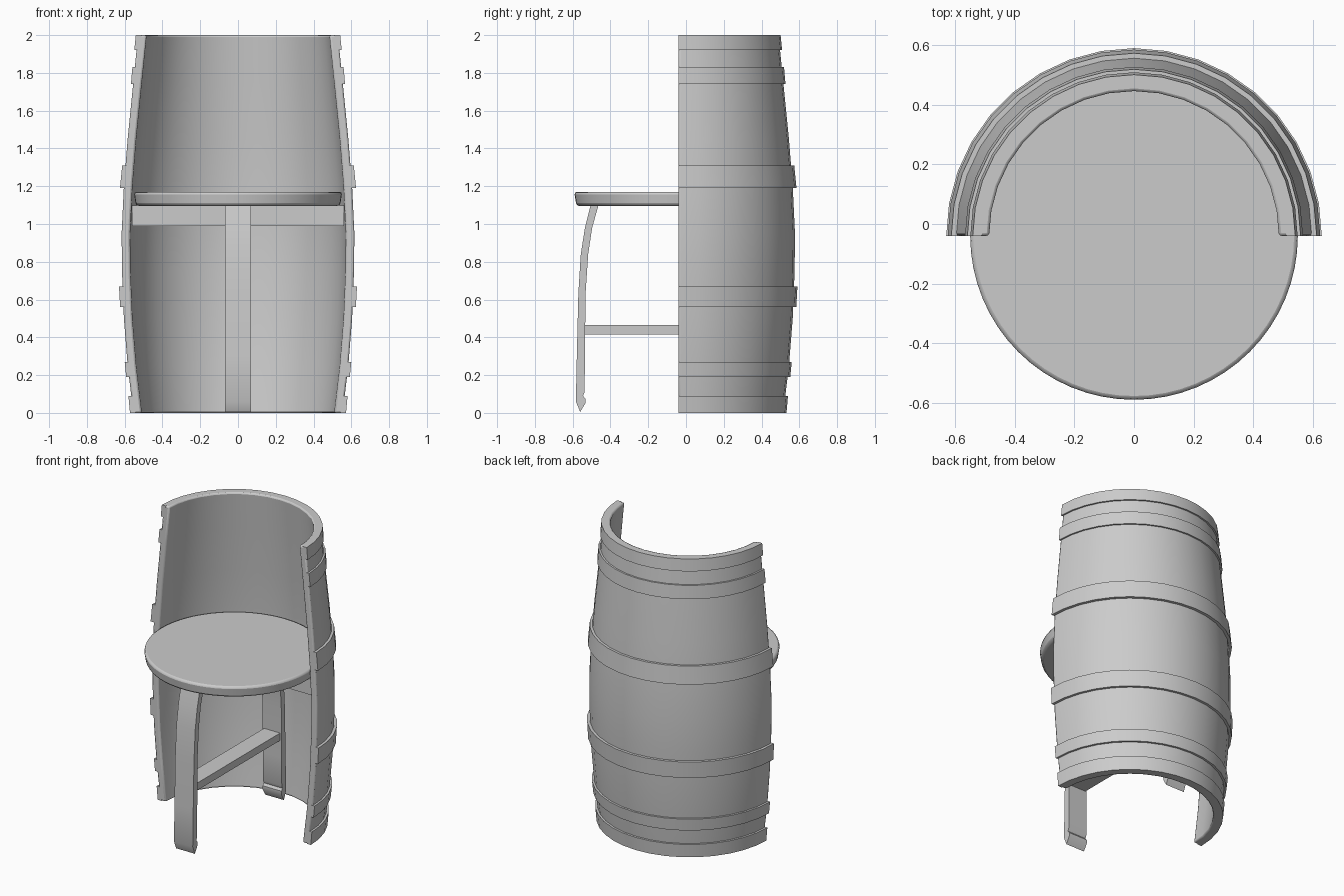
import bpy, bmesh, math

cube = bpy.data.objects.get("Cube")
if cube:
    bpy.data.objects.remove(cube, do_unlink=True)

CY = -0.04  # axis of the barrel and seat

mat = bpy.data.materials.new("plain_grey")
mat.use_nodes = True
GREY = (0.6, 0.6, 0.6, 1)
mat.diffuse_color = GREY
mat.node_tree.nodes["Principled BSDF"].inputs["Base Color"].default_value = GREY


def finish(name, bm, bevel=0.0, angle=35):
    bmesh.ops.recalc_face_normals(bm, faces=bm.faces)
    mesh = bpy.data.meshes.new(name)
    bm.to_mesh(mesh)
    bm.free()
    mesh.materials.append(mat)
    ob = bpy.data.objects.new(name, mesh)
    bpy.context.collection.objects.link(ob)
    if bevel:
        mod = ob.modifiers.new("soft_edges", "BEVEL")
        mod.width, mod.segments, mod.limit_method = bevel, 2, "ANGLE"
        mod.angle_limit = math.radians(50)
    bpy.ops.object.select_all(action="DESELECT")
    ob.select_set(True)
    bpy.context.view_layer.objects.active = ob
    bpy.ops.object.shade_smooth_by_angle(angle=math.radians(angle))
    return ob


def sweep(name, section, segs, turn=math.pi, bevel=0.0):
    """Turn a closed (radius, height) section about the barrel axis."""
    bm = bmesh.new()
    rings = []
    for i in range(segs + 1):
        a = turn * i / segs
        rings.append([bm.verts.new((r * math.cos(a), CY + r * math.sin(a), z))
                      for r, z in section])
    n = len(section)
    for a, b in zip(rings, rings[1:]):
        for j in range(n):
            k = (j + 1) % n
            bm.faces.new((a[j], a[k], b[k], b[j]))
    bm.faces.new(rings[0])
    bm.faces.new(rings[-1])
    return finish(name, bm, bevel)


def extrude_x(name, outline, half):
    """Extrude a (y, z) outline symmetrically along x."""
    bm = bmesh.new()
    face = bm.faces.new([bm.verts.new((-half, y, z)) for y, z in outline])
    out = bmesh.ops.extrude_face_region(bm, geom=[face])
    for v in out["geom"]:
        if isinstance(v, bmesh.types.BMVert):
            v.co.x = half
    return finish(name, bm)


def box(y0, y1, z0, z1):
    return [(y0, z0), (y1, z0), (y1, z1), (y0, z1)]


# Half-barrel shell
OUTER = [(0.555, 0), (0.585, 0.25), (0.605, 0.5), (0.615, 0.75), (0.617, 0.95),
         (0.605, 1.2), (0.585, 1.45), (0.555, 1.75), (0.53, 2.0)]
WALL = 0.045
inner = [(r - WALL, z) for r, z in reversed(OUTER)]
sweep("barrel_shell", OUTER + inner, 18, bevel=0.01)

# Hoops: bottom height, top height, bottom radius, top radius
HOOPS = [(0.0, 0.09, 0.572, 0.58), (0.19, 0.27, 0.592, 0.6), (0.56, 0.67, 0.624, 0.63),
         (1.19, 1.31, 0.625, 0.613), (1.74, 1.83, 0.567, 0.559), (1.92, 2.0, 0.549, 0.541)]
for i, (z0, z1, r0, r1) in enumerate(HOOPS):
    sweep(f"hoop_{i + 1}", [(r0, z0), (r1, z1), (r1 - 0.03, z1), (r0 - 0.03, z0)], 18)

# Round seat with a softened rim and slightly narrower underside
bm = bmesh.new()
bmesh.ops.create_cone(bm, cap_ends=True, segments=64, radius1=0.54, radius2=0.552,
                      depth=0.075)
bmesh.ops.translate(bm, verts=bm.verts, vec=(0, CY, 1.133))
finish("seat", bm, bevel=0.015)

# Bent legs with pointed, notched feet
FRONT = [(-0.505, 1.1), (-0.535, 0.98), (-0.557, 0.84), (-0.57, 0.63), (-0.578, 0.3),
         (-0.583, 0.06), (-0.56, 0.005), (-0.533, 0.05), (-0.533, 0.075),
         (-0.545, 0.09), (-0.537, 0.11), (-0.535, 0.3), (-0.532, 0.63),
         (-0.518, 0.84), (-0.497, 0.98), (-0.463, 1.1)]
MIRROR = -0.17  # sum of matching front and back positions
extrude_x("front_leg", FRONT, 0.07)
extrude_x("back_leg", [(MIRROR - y, z) for y, z in FRONT], 0.07)

# Stretcher between the legs, and the cross rail under the seat
extrude_x("stretcher", box(-0.54, 0.37, 0.415, 0.465), 0.06)
extrude_x("seat_rail", box(0.0, 0.07, 0.99, 1.097), 0.562)
